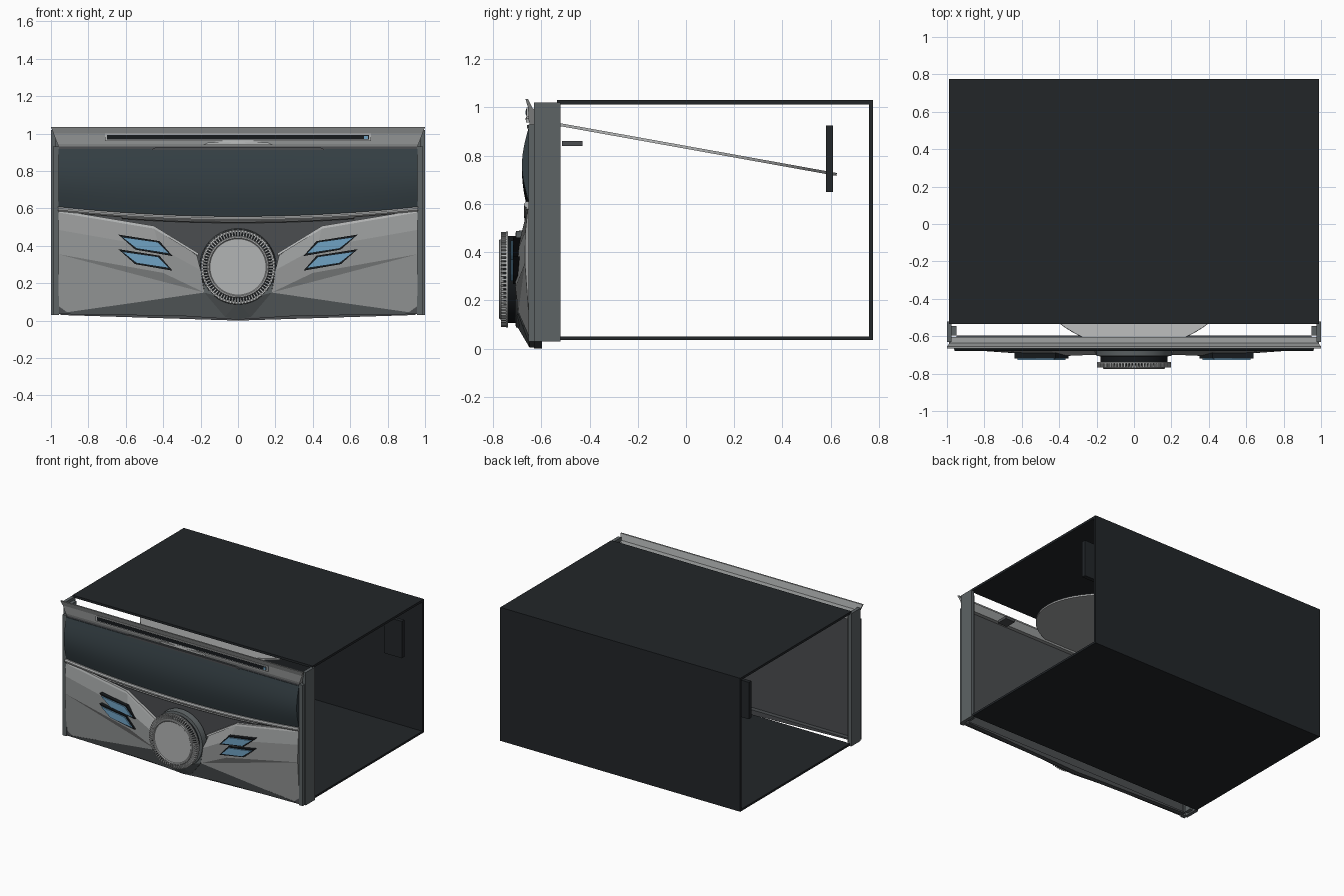
import bpy, bmesh, math
from mathutils import Vector

if "Cube" in bpy.data.objects:
    bpy.data.objects.remove(bpy.data.objects["Cube"])


def mat(name, r, g, b):
    m = bpy.data.materials.new(name)
    m.diffuse_color = (r, g, b, 1)
    m.use_nodes = True
    m.node_tree.nodes["Principled BSDF"].inputs["Base Color"].default_value = m.diffuse_color
    return m


CASE = mat("case_black", .016, .019, .022)
FRAME = mat("frame_grey", .11, .125, .13)
DARK = mat("dark_grey", .07, .075, .08)
PANEL = mat("panel_grey", .30, .31, .31)
LIGHT = mat("light_grey", .45, .46, .46)
GLASS = mat("display_glass", .035, .05, .058)
BLACK = mat("black", .008, .01, .012)
BLUE = mat("button_blue", .16, .36, .55)


def finish(name, bm, m, mirror=False, smooth=False):
    bmesh.ops.recalc_face_normals(bm, faces=bm.faces)
    me = bpy.data.meshes.new(name)
    bm.to_mesh(me)
    bm.free()
    ob = bpy.data.objects.new(name, me)
    bpy.context.collection.objects.link(ob)
    me.materials.append(m)
    if mirror:
        ob.modifiers.new("mirror", 'MIRROR')
    if smooth:
        bpy.context.view_layer.objects.active = ob
        ob.select_set(True)
        bpy.ops.object.shade_smooth_by_angle(angle=math.radians(30))
        ob.select_set(False)
    return ob


def add_box(bm, x, y, z):
    vs = bmesh.ops.create_cube(bm, size=1)["verts"]
    for v in vs:
        v.co = Vector([lo + (c + .5) * (hi - lo) for c, (lo, hi) in zip(v.co, (x, y, z))])
    return vs


def box(name, x, y, z, m, mirror=False):
    bm = bmesh.new()
    add_box(bm, x, y, z)
    return finish(name, bm, m, mirror)


def skin(name, pts, faces, back, m, mirror=False, smooth=False):
    """Faceted front surface (x, y, z) with its rim carried back to y = back."""
    bm = bmesh.new()
    vs = [bm.verts.new(p) for p in pts]
    for f in faces:
        bm.faces.new([vs[i] for i in f])
    rim = [e for e in bm.edges if e.is_boundary]
    new = bmesh.ops.extrude_edge_only(bm, edges=rim)["geom"]
    for g in new:
        if isinstance(g, bmesh.types.BMVert):
            g.co.y = back
    bmesh.ops.holes_fill(bm, edges=[e for e in bm.edges if e.is_boundary], sides=0)
    return finish(name, bm, m, mirror, smooth)


def plate(name, outline, front, back, m, mirror=False):
    return skin(name, [(x, front, z) for x, z in outline], [range(len(outline))], back, m, mirror)


def grid(name, nx, nz, fn, back, m):
    pts = [fn(-1 + 2 * i / nx, j / nz) for i in range(nx + 1) for j in range(nz + 1)]
    k = nz + 1
    faces = [(i * k + j, i * k + k + j, i * k + k + j + 1, i * k + j + 1)
             for i in range(nx) for j in range(nz)]
    return skin(name, pts, faces, back, m, smooth=True)


def lathe(name, prof, m, n=72):
    """Spin (radius, y) profile around the y axis."""
    bm = bmesh.new()
    vs = [bm.verts.new((r, y, 0)) for r, y in prof]
    es = [bm.edges.new(p) for p in zip(vs, vs[1:])]
    bmesh.ops.spin(bm, geom=vs + es, axis=(0, 1, 0), cent=(0, 0, 0), steps=n, angle=math.tau)
    bmesh.ops.remove_doubles(bm, verts=bm.verts, dist=1e-4)
    return finish(name, bm, m, smooth=True)


# Open-sided case: top, bottom and back sheets
box("case_top", (-.99, .99), (-.535, .775), (1.013, 1.03), CASE)
box("case_bottom", (-.99, .99), (-.52, .775), (.035, .05), CASE)
box("case_back", (-.99, .99), (.758, .775), (.035, 1.03), CASE)
box("rear_bracket", (.80, .945), (.58, .61), (.65, .925), CASE, True)
box("inner_latch", (.69, .77), (-.515, -.43), (.84, .86), DARK)

# Tilted disc
disc = lathe("disc", [(.08, -.006), (.655, -.006), (.655, .006), (.08, .006), (.08, -.006)], LIGHT, 96)
disc.location = (0, -.02, .838)
disc.rotation_euler.x = math.pi / 2 - .178

# Side posts of the front frame
box("side_post", (.975, 1), (-.63, -.52), (.03, 1.02), FRAME, True)
box("post_rib", (.95, .976), (-.595, -.545), (.04, 1.0), FRAME, True)
box("front_strip", (.958, .99), (-.652, -.62), (.03, .93), FRAME, True)


def low(u):  # lower edge of the display
    return .555 + .052 * u * u


# Backing plate, with a shallow V along the bottom
plate("front_backing", [(-.965, .93), (-.965, .035), (-.3, .025), (0, .005), (.3, .025),
                        (.965, .035), (.965, .93)], -.648, -.63, DARK)
plate("bottom_lip", [(-.95, .04), (-.95, .03), (0, 0), (.95, .03), (.95, .04)], -.63, -.597, DARK)

# Bowed display and the trim below it
grid("display", 32, 12, lambda u, t: (.96 * u, -.652 - .028 * math.sin(math.pi * t),
                                      low(u) + t * (.917 - low(u))), -.645, GLASS)
grid("display_trim", 32, 3, lambda u, t: (.962 * u, -.664 - .008 * math.sin(math.pi * t),
                                          low(u) - .022 + .024 * t), -.64, LIGHT)
grid("lower_trim", 24, 2, lambda u, t: (.62 * u, -.662 - .008 * math.sin(math.pi * t),
                                        .522 + .022 * u * u + .012 * t), -.64, PANEL)

# Top bar with an upturned lip and raked ends
prof = [(-.666, 1.035), (-.655, 1.035), (-.635, .995), (-.605, .988), (-.605, .922),
        (-.645, .918), (-.652, .945), (-.655, 1.0)]
bm = bmesh.new()
ends = [[bm.verts.new((s * (.955 + .045 * (z - .918) / .117), y, z)) for y, z in prof] for s in (-1, 1)]
n = len(prof)
for e in ends:
    bm.faces.new(e)
for i in range(n):
    j = (i + 1) % n
    bm.faces.new((ends[0][i], ends[0][j], ends[1][j], ends[1][i]))
finish("top_bar", bm, PANEL)
box("slot_border", (-.71, .71), (-.662, -.64), (.96, 1.0), LIGHT)
box("disc_slot", (-.70, .70), (-.664, -.645), (.967, .993), BLACK)
box("slot_lamp", (.675, .695), (-.666, -.65), (.97, .988), BLUE)
plate("eject_button", [(-.19, .938), (.19, .938), (.16, .953), (-.16, .953)], -.664, -.64, LIGHT)
plate("bar_recess", [(-.47, .912), (.47, .912), (.44, .926), (-.44, .926)], -.66, -.64, DARK)

# Faceted wings either side of the knob
wing = [(.96, -.655, .585), (.45, -.662, .497), (.22, -.664, .35),
        (.96, -.666, .485), (.42, -.705, .39), (.20, -.70, .27),
        (.96, -.668, .355), (.40, -.708, .255), (.18, -.695, .15),
        (.96, -.645, .037)]
skin("wing_panel", wing, [(0, 1, 4, 3), (1, 2, 5, 4), (3, 4, 7, 6), (4, 5, 8, 7), (6, 7, 8), (6, 8, 9)],
     -.635, PANEL, True)
skin("wing_edge", [(.96, -.66, .592), (.45, -.668, .507), (.21, -.672, .36),
                   (.21, -.675, .345), (.45, -.672, .492), (.96, -.664, .578)],
     [(0, 1, 4, 5), (1, 2, 3, 4)], -.64, LIGHT, True)

# Chin under the knob, down to the bottom point, and the wing sill
skin("chin", [(-.2, -.69, .30), (-.18, -.698, .15), (-.07, -.65, .02), (0, -.65, .006),
              (.07, -.65, .02), (.18, -.698, .15), (.2, -.69, .30), (0, -.705, .1)],
     [(0, 1, 7), (1, 2, 7), (2, 3, 7), (3, 4, 7), (4, 5, 7), (5, 6, 7), (6, 0, 7)], -.635, FRAME)
skin("lower_sill", [(.96, -.648, .038), (.18, -.690, .15), (.07, -.648, .02)],
     [(0, 1, 2)], -.635, FRAME, True)


# Slanted buttons, two per side: black surround and blue cap
def button(name, dz):
    pts = [(.64, .46 + dz), (.42, .425 + dz), (.35, .345 + dz), (.55, .38 + dz)]
    cx, cz = (sum(c) / 4 for c in zip(*pts))
    inner = [(cx + .88 * (x - cx), cz + .78 * (z - cz)) for x, z in pts]
    plate(name + "_surround", pts, -.718, -.67, BLACK, True)
    plate(name + "_cap", inner, -.727, -.70, BLUE, True)


button("upper_button", 0)
button("lower_button", -.078)

# Rotary knob: base, dark core, ribs, rim and face
KZ = .287
parts = [
    lathe("knob_base", [(0, -.66), (.205, -.66), (.2, -.705), (.165, -.71), (0, -.71)], FRAME),
    lathe("knob_core", [(0, -.70), (.18, -.70), (.18, -.738), (.187, -.74), (.187, -.756), (0, -.756)], BLACK),
    lathe("knob_rim", [(.185, -.738), (.199, -.738), (.199, -.746), (.185, -.746), (.185, -.738)], LIGHT),
    lathe("knob_face", [(0, -.74), (.166, -.74), (.166, -.771), (.162, -.775), (.155, -.775),
                        (.150, -.770), (0, -.770)], LIGHT),
]
bm = bmesh.new()
RIBS = 72
for i in range(RIBS):
    vs = add_box(bm, (-.0045, .0045), (-.768, -.742), (.164, .197))
    a = math.tau * i / RIBS
    for v in vs:
        x, z = v.co.x, v.co.z
        v.co.x, v.co.z = x * math.cos(a) + z * math.sin(a), z * math.cos(a) - x * math.sin(a)
parts.append(finish("knob_ribs", bm, LIGHT))
for p in parts:
    p.location.z = KZ
